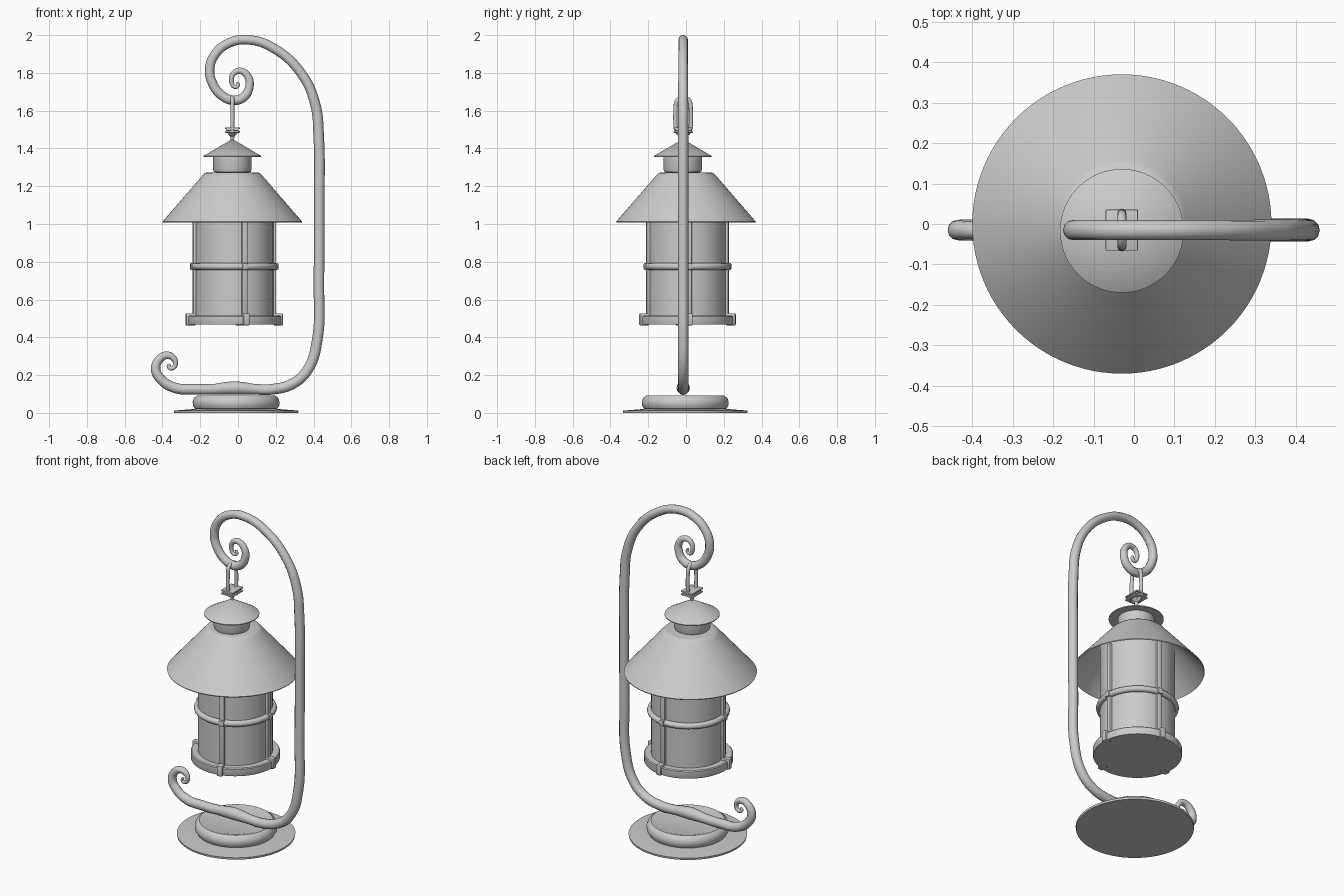
import bpy, bmesh, math
from mathutils import Matrix, Vector

if "Cube" in bpy.data.objects:
    bpy.data.objects.remove(bpy.data.objects["Cube"])

grey = bpy.data.materials.new("grey_metal")
grey.diffuse_color = (0.6, 0.6, 0.6, 1)
grey.use_nodes = True
grey.node_tree.nodes["Principled BSDF"].inputs["Base Color"].default_value = grey.diffuse_color


def finish(ob, angle=35):
    ob.data.materials.clear()
    ob.data.materials.append(grey)
    bpy.ops.object.select_all(action='DESELECT')
    ob.select_set(True)
    bpy.context.view_layer.objects.active = ob
    bpy.ops.object.shade_smooth_by_angle(angle=math.radians(angle))
    return ob


def from_bmesh(name, bm, loc=(0, 0, 0), angle=35):
    bmesh.ops.recalc_face_normals(bm, faces=bm.faces)
    me = bpy.data.meshes.new(name)
    bm.to_mesh(me)
    bm.free()
    ob = bpy.data.objects.new(name, me)
    bpy.context.collection.objects.link(ob)
    ob.location = loc
    return finish(ob, angle)


def lathe(name, profile, cx, cy, n=64, closed=False):
    """Revolve (radius, z) points about a vertical axis at cx, cy."""
    bm = bmesh.new()
    rings = []
    for r, z in profile:
        if r < 1e-5:
            rings.append([bm.verts.new((0, 0, z))] * n)
        else:
            rings.append([bm.verts.new((r * math.cos(2 * math.pi * i / n),
                                        r * math.sin(2 * math.pi * i / n), z)) for i in range(n)])
    pairs = list(zip(rings, rings[1:]))
    if closed:
        pairs.append((rings[-1], rings[0]))
    for a, b in pairs:
        for i in range(n):
            j = (i + 1) % n
            vs = list(dict.fromkeys((a[i], a[j], b[j], b[i])))
            if len(vs) > 2:
                bm.faces.new(vs)
    return from_bmesh(name, bm, (cx, cy, 0))


def tube(name, pts, radius, cyclic=False, res=8):
    """Round tube through (x, y, z, radius factor) points."""
    cu = bpy.data.curves.new(name, 'CURVE')
    cu.dimensions = '3D'
    cu.bevel_depth = radius
    cu.bevel_resolution = 4
    cu.resolution_u = res
    cu.use_fill_caps = True
    sp = cu.splines.new('BEZIER')
    sp.bezier_points.add(len(pts) - 1)
    sp.use_cyclic_u = cyclic
    for p, (x, y, z, r) in zip(sp.bezier_points, pts):
        p.co = (x, y, z)
        p.radius = r
        p.handle_left_type = p.handle_right_type = 'AUTO'
    ob = bpy.data.objects.new(name, cu)
    bpy.context.collection.objects.link(ob)
    bpy.ops.object.select_all(action='DESELECT')
    ob.select_set(True)
    bpy.context.view_layer.objects.active = ob
    bpy.context.view_layer.update()
    bpy.ops.object.convert(target='MESH')
    return finish(bpy.context.view_layer.objects.active, 50)


def box(name, size, loc, rot=0, bevel=0.006):
    bm = bmesh.new()
    bmesh.ops.create_cube(bm, size=1, matrix=Matrix.Diagonal((*size, 1)))
    bmesh.ops.bevel(bm, geom=bm.edges[:], offset=bevel, segments=2, profile=0.5, affect='EDGES')
    ob = from_bmesh(name, bm, loc)
    ob.rotation_euler.z = rot
    return ob


PY = -0.015            # plane of the stand
HX = -0.03             # hanging axis
BX, BY = -0.021, 0.005  # lantern body centre

# Base plate and rounded foot
lathe("base_plate", [(0, 0), (0.328, 0), (0.33, 0.012), (0.23, 0.02), (0, 0.02)], -0.01, -0.004)
lathe("base_foot", [(0.2, 0.015), (0.218, 0.022), (0.229, 0.04), (0.23, 0.06), (0.222, 0.08),
                    (0.205, 0.092), (0.185, 0.09), (0.17, 0.085), (0, 0.085)], -0.01, -0.004)

# Stand: one scrolled rod from hook curl to foot curl
path = [(-0.004, 1.752, .3), (0.002, 1.735, .35), (-0.016, 1.725, .4), (-0.034, 1.755, .5),
        (-0.025, 1.795, .58), (0.012, 1.811, .68), (0.053, 1.78, .8), (0.06, 1.725, .9),
        (0.03, 1.672, .98), (-0.02, 1.655, 1), (-0.085, 1.68, 1), (-0.135, 1.745, 1), (-0.15, 1.82, 1),
        (-0.12, 1.90, 1), (-0.05, 1.957, 1), (0.055, 1.975, 1), (0.19, 1.93, 1), (0.34, 1.79, 1.03),
        (0.41, 1.63, 1.08), (0.427, 1.47, 1.12), (0.43, 1.1, 1.12), (0.428, 0.7, 1.12),
        (0.42, 0.39, 1.12), (0.37, 0.23, 1.12), (0.29, 0.155, 1.12), (0.18, 0.125, 1.12),
        (0.08, 0.126, 1.12), (0.03, 0.13, 1.3), (-0.02, 0.132, 1.42), (-0.07, 0.13, 1.3),
        (-0.12, 0.126, 1.12), (-0.23, 0.125, 1.12), (-0.335, 0.133, 1.1), (-0.41, 0.18, 1.05),
        (-0.436, 0.235, 1), (-0.415, 0.285, .9), (-0.375, 0.305, .8), (-0.34, 0.288, .65),
        (-0.331, 0.258, .5), (-0.35, 0.236, .45), (-0.368, 0.245, .38), (-0.362, 0.258, .3)]
tube("scroll_stand", [(x, PY, z, r) for x, z, r in path], 0.025)

# Hanging link around the hook, with clamp plates below it
link = []
for i in range(16):
    a = 2 * math.pi * i / 16
    z = 0.038 * math.sin(a) + (1.632 if math.sin(a) >= -1e-6 else 1.51)
    link.append((HX, PY + 0.039 * math.cos(a), z, 1))
tube("hanging_link", link, 0.011, True, 4)
for k, (w, z) in enumerate([(0.08, 1.507), (0.066, 1.498), (0.08, 1.488)]):
    box("clamp_plate_%d" % k, (w, w + 0.022, 0.01), (HX, PY, z), 0, 0.003)
lathe("hanger_tip", [(0, 1.484), (0.03, 1.484), (0.012, 1.465), (0.007, 1.43), (0, 1.43)], HX, PY, 24)

# Small cap, neck and wide roof shell
lathe("top_cap", [(0, 1.45), (0.153, 1.36), (0.153, 1.355), (0, 1.362)], HX, PY - 0.002)
lathe("vent_neck", [(0, 1.36), (0.102, 1.36), (0.102, 1.29), (0.097, 1.275), (0, 1.26)], HX, PY - 0.002)
lathe("roof", [(0, 1.273), (0.13, 1.273), (0.145, 1.27), (0.158, 1.257), (0.37, 1.012),
               (0.368, 1.007), (0.15, 1.247), (0, 1.25)], HX, 0.0, 96)

# Lantern body, lower ring and middle hoop
lathe("lantern_body", [(0, 0.47), (0.208, 0.47), (0.208, 1.18), (0, 1.18)], BX, BY)
lathe("bottom_ring", [(0, 0.467), (0.246, 0.467), (0.248, 0.471), (0.248, 0.51), (0.243, 0.515),
                      (0, 0.515)], BX, BY)
hoop = [(0.213 + 0.018 * math.cos(t * math.pi / 6), 0.775 + 0.018 * math.sin(t * math.pi / 6))
        for t in range(12)]
lathe("middle_hoop", hoop, BX, BY, 64, True)

# Four upright bars with a clip at the foot and a lug on the hoop
for k, deg in enumerate((-75, 3, 84, 190)):
    a = math.radians(deg)
    d = Vector((math.cos(a), math.sin(a), 0))
    c = Vector((BX, BY, 0))
    box("upright_bar_%d" % k, (0.028, 0.03, 0.62), c + d * 0.209 + Vector((0, 0, 0.79)), a)
    box("bar_clip_%d" % k, (0.05, 0.034, 0.064), c + d * 0.234 + Vector((0, 0, 0.495)), a)
    box("hoop_lug_%d" % k, (0.03, 0.032, 0.036), c + d * 0.22 + Vector((0, 0, 0.775)), a)
